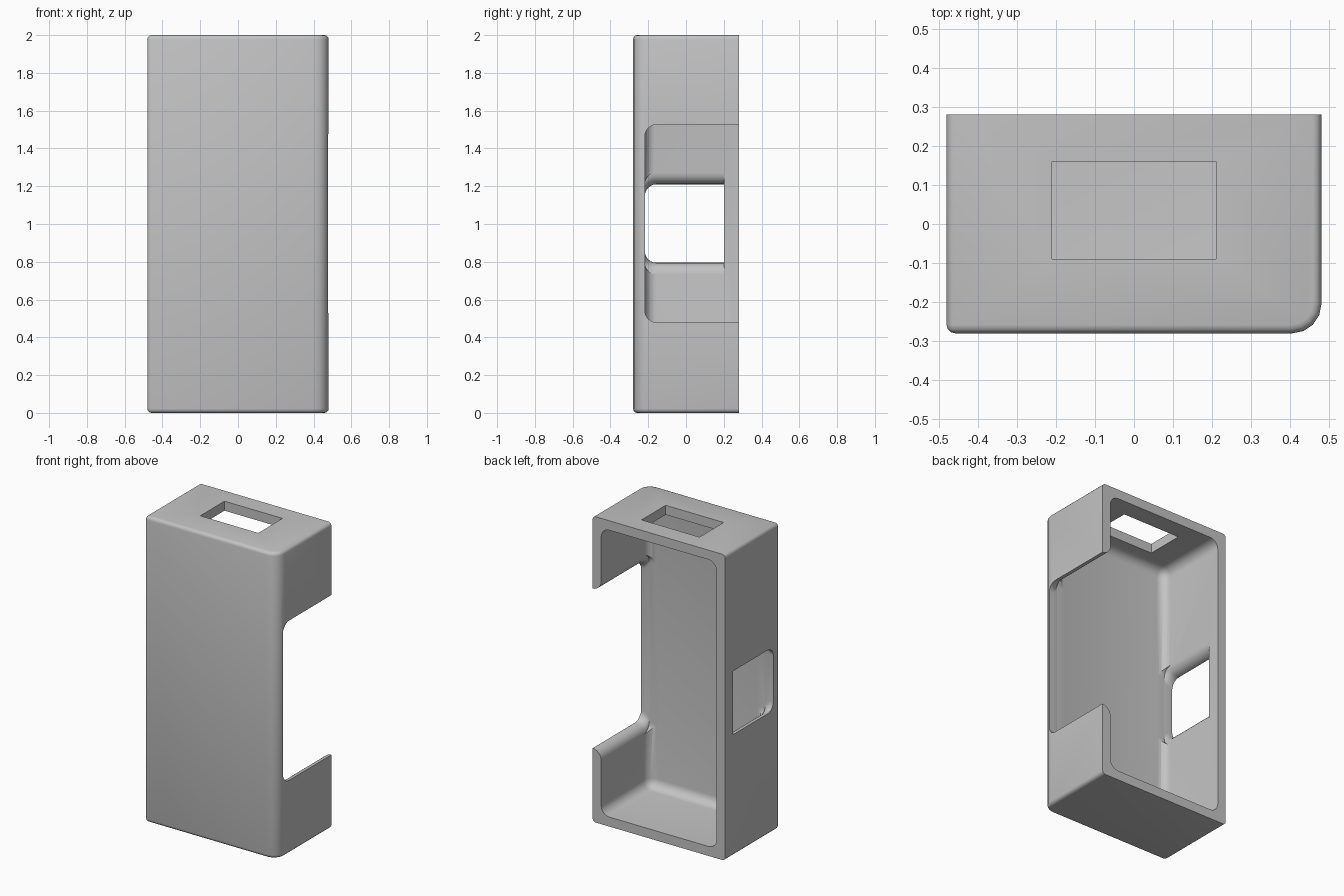
import bpy, bmesh
from math import sin, cos, pi, sqrt

default = bpy.data.objects.get("Cube")
if default:
    bpy.data.objects.remove(default, do_unlink=True)

WALL = 0.062          # shell thickness
HX, HY, H = 0.48, 0.28, 2.0
FLOOR_Y = -HY + WALL  # inner face of the front panel


def material(name, rgb):
    m = bpy.data.materials.new(name)
    m.use_nodes = True
    m.diffuse_color = (*rgb, 1)
    m.node_tree.nodes["Principled BSDF"].inputs["Base Color"].default_value = (*rgb, 1)
    return m


def to_object(name, bm):
    bmesh.ops.recalc_face_normals(bm, faces=bm.faces)
    me = bpy.data.meshes.new(name)
    bm.to_mesh(me)
    bm.free()
    ob = bpy.data.objects.new(name, me)
    bpy.context.collection.objects.link(ob)
    return ob


def box(lo, hi):
    bm = bmesh.new()
    bmesh.ops.create_cube(bm, size=1)
    for v in bm.verts:
        v.co = [a + (c + 0.5) * (b - a) for a, b, c in zip(lo, hi, v.co)]
    return bm


def bevel(bm, test, radius, segments):
    edges = [e for e in bm.edges if test(e) and e.calc_face_angle(0) > 0.8]
    bmesh.ops.bevel(bm, geom=edges, offset=radius, segments=segments,
                    profile=0.5, affect='EDGES', clamp_overlap=True)


def not_on_back(y):
    return lambda e: not all(v.co.y > y - 0.001 for v in e.verts)


def flared_cutter(name, side, y1, z0, z1, corner):
    """Side opening with rounded front corners, flaring towards the inside."""
    bm = bmesh.new()
    steps = 6
    # (x, growth) pairs from outside the wall to inside the cavity
    stations = [(HX + 0.05, 0)]
    for i in range(steps + 1):
        d = WALL * sin(i / steps * pi / 2)
        stations.append((HX - d, WALL - sqrt(max(0, WALL ** 2 - d ** 2))))
    stations.append((HX - WALL - 0.075, WALL))
    y0 = FLOOR_Y + 0.0005
    rings = []
    for x, grow in stations:
        a, b = z0 - grow, z1 + grow
        pts = [(y1, b), (y1, a)]
        for k in range(7):
            t = k / 6 * pi / 2
            pts.append((y0 + corner * (1 - sin(t)), a + corner * (1 - cos(t))))
        for k in range(7):
            t = k / 6 * pi / 2
            pts.append((y0 + corner * (1 - cos(t)), b - corner * (1 - sin(t))))
        rings.append([bm.verts.new((side * x, y, z)) for y, z in pts])
    for r, s in zip(rings, rings[1:]):
        for i in range(len(r)):
            j = (i + 1) % len(r)
            bm.faces.new((r[i], r[j], s[j], s[i]))
    bm.faces.new(rings[0])
    bm.faces.new(rings[-1])
    return to_object(name, bm)


# Outer block: one large rounded front corner, small radii elsewhere
bm = box((-HX, -HY, 0), (HX, HY, H))
bevel(bm, lambda e: all(v.co.x > HX - 0.01 and v.co.y < -HY + 0.01 for v in e.verts), 0.075, 4)
bevel(bm, not_on_back(HY), 0.022, 3)
case = to_object("open_back_case", bm)

# Cavity with filleted corners
bm = box((-HX + WALL, FLOOR_Y, WALL), (HX - WALL, HY + 0.2, H - WALL))
bevel(bm, not_on_back(HY + 0.2), 0.06, 6)
cavity = to_object("cavity_cutter", bm)

# Openings: wide notch on the left, window on the right, slot on top
notch = flared_cutter("notch_cutter", 1, HY + 0.1, 0.48, 1.525, 0.06)
window = flared_cutter("window_cutter", -1, 0.2, 0.795, 1.21, 0.06)
slot = to_object("slot_cutter", box((-0.21, -0.09, H - 0.15), (0.21, 0.16, H + 0.1)))

bpy.ops.object.select_all(action='DESELECT')
bpy.context.view_layer.objects.active = case
case.select_set(True)
for cutter in (cavity, notch, window, slot):
    cutter.hide_render = True
    mod = case.modifiers.new(cutter.name, 'BOOLEAN')
    mod.operation = 'DIFFERENCE'
    mod.solver = 'EXACT'
    mod.object = cutter
    bpy.ops.object.modifier_apply(modifier=mod.name)
    bpy.data.objects.remove(cutter, do_unlink=True)

# Finish
case.data.materials.clear()
case.data.materials.append(material("plain_grey", (0.55, 0.55, 0.55)))
bpy.ops.object.shade_smooth_by_angle(angle=0.6)
